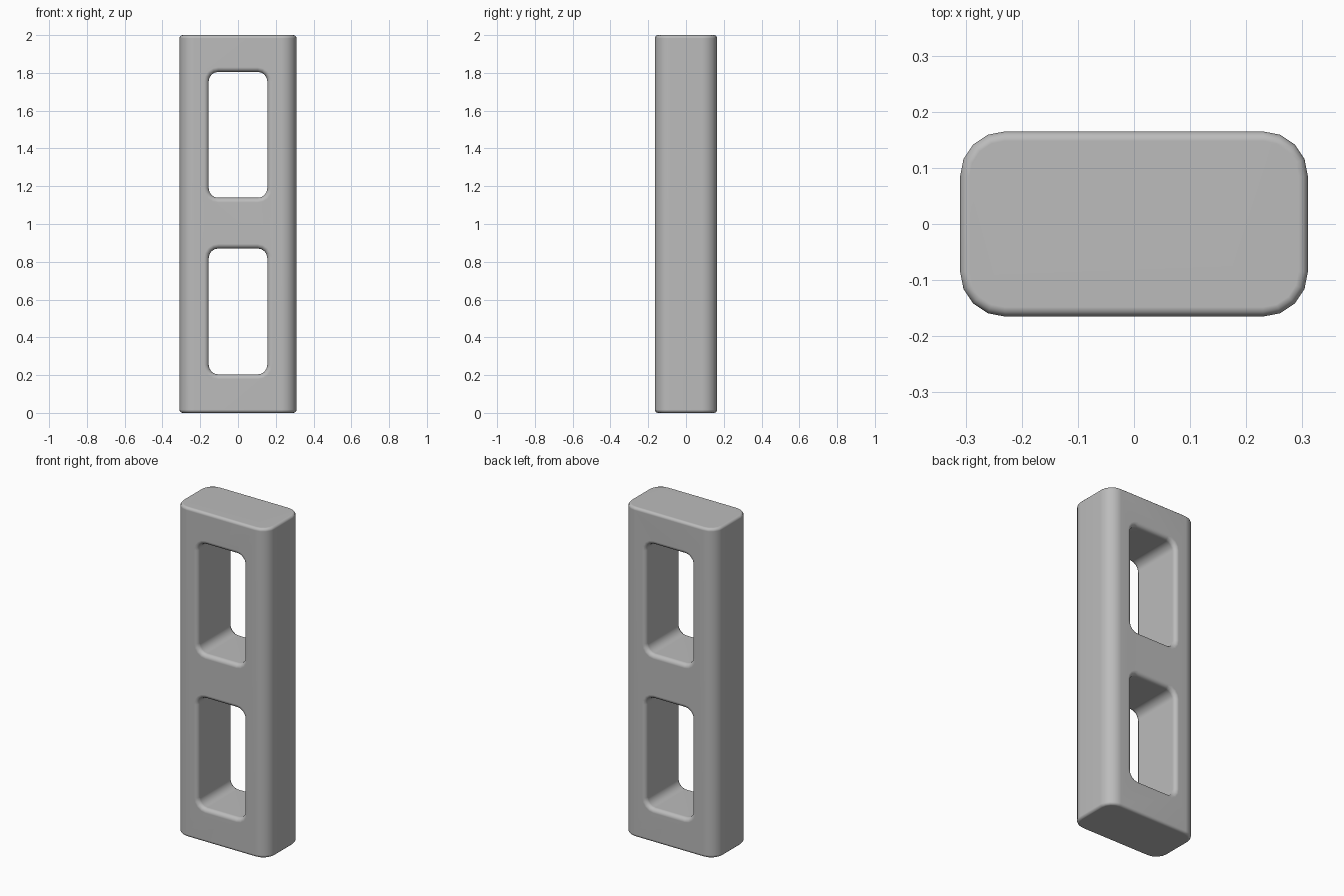
import bpy, bmesh, math

if "Cube" in bpy.data.objects:
    bpy.data.objects.remove(bpy.data.objects["Cube"], do_unlink=True)

WIDTH, DEPTH, HEIGHT = 0.62, 0.33, 2.0
RIM = 0.025      # rounding around each opening
EDGE = 0.017     # rounding around top and bottom

grey = bpy.data.materials.new("concrete grey")
grey.use_nodes = True
colour = (0.5, 0.5, 0.5, 1)
grey.diffuse_color = colour
grey.node_tree.nodes["Principled BSDF"].inputs["Base Color"].default_value = colour


def rounded_rect(half_a, half_b, radius, steps=4):
    """Counter-clockwise outline of a rectangle with round corners."""
    points = []
    for quarter, (sa, sb) in enumerate([(1, 1), (-1, 1), (-1, -1), (1, -1)]):
        for i in range(steps + 1):
            t = math.pi / 2 * (quarter + i / steps)
            points.append((sa * (half_a - radius) + radius * math.cos(t),
                           sb * (half_b - radius) + radius * math.sin(t)))
    return points


def loft(name, rings):
    """Closed solid through a list of equal-length rings of 3D points."""
    bm = bmesh.new()
    loops = [[bm.verts.new(p) for p in ring] for ring in rings]
    for low, high in zip(loops, loops[1:]):
        for i in range(len(low)):
            j = (i + 1) % len(low)
            bm.faces.new((low[i], low[j], high[j], high[i]))
    bm.faces.new(loops[0][::-1])
    bm.faces.new(loops[-1])
    bmesh.ops.recalc_face_normals(bm, faces=bm.faces)
    mesh = bpy.data.meshes.new(name)
    bm.to_mesh(mesh)
    bm.free()
    mesh.materials.append(grey)
    obj = bpy.data.objects.new(name, mesh)
    bpy.context.collection.objects.link(obj)
    return obj


def quarter_round(radius, steps=4):
    """Pairs of (sideways, along) offsets over a quarter circle."""
    angles = [math.pi / 2 * i / steps for i in range(steps + 1)]
    return [(radius * (1 - math.sin(t)), radius * (1 - math.cos(t))) for t in angles]


# Block body: rounded upright corners and softened ends
ends = quarter_round(EDGE, 3)
levels = [(inset, z) for inset, z in ends]
levels += [(inset, HEIGHT - z) for inset, z in reversed(ends)]
block = loft("block_body", [
    [(x, y, z) for x, y in rounded_rect(WIDTH / 2 - inset, DEPTH / 2 - inset, 0.08 - inset)]
    for inset, z in levels])


# Openings: straight tunnels that flare out at both faces
def opening(name, centre_z):
    half = DEPTH / 2
    flare = [(RIM - side, half - along) for side, along in
             [(RIM - s, a) for s, a in quarter_round(RIM)]]
    side_rings = [(RIM, half + 0.05)] + flare
    stations = side_rings + [(grow, -y) for grow, y in reversed(side_rings)]
    return loft(name, [
        [(x, y, centre_z + z) for x, z in rounded_rect(0.155 + g, 0.333 + g, 0.05 + g)]
        for g, y in stations])


for name, centre in (("lower_opening", 0.537), ("upper_opening", 1.472)):
    cutter = opening(name, centre)
    cutter.hide_render = True
    cutter.hide_set(True)
    cutter.display_type = 'WIRE'
    cut = block.modifiers.new(name, 'BOOLEAN')
    cut.operation = 'DIFFERENCE'
    cut.solver = 'EXACT'
    cut.object = cutter

# Bake the cuts, then smooth the shading with flat faces kept flat
bpy.context.view_layer.objects.active = block
block.select_set(True)
for mod in list(block.modifiers):
    bpy.ops.object.modifier_apply(modifier=mod.name)
for name in ("lower_opening", "upper_opening"):
    bpy.data.objects.remove(bpy.data.objects[name], do_unlink=True)
bpy.ops.object.shade_smooth_by_angle(angle=math.radians(50))
weighted = block.modifiers.new("weighted_normals", 'WEIGHTED_NORMAL')
weighted.keep_sharp = True
